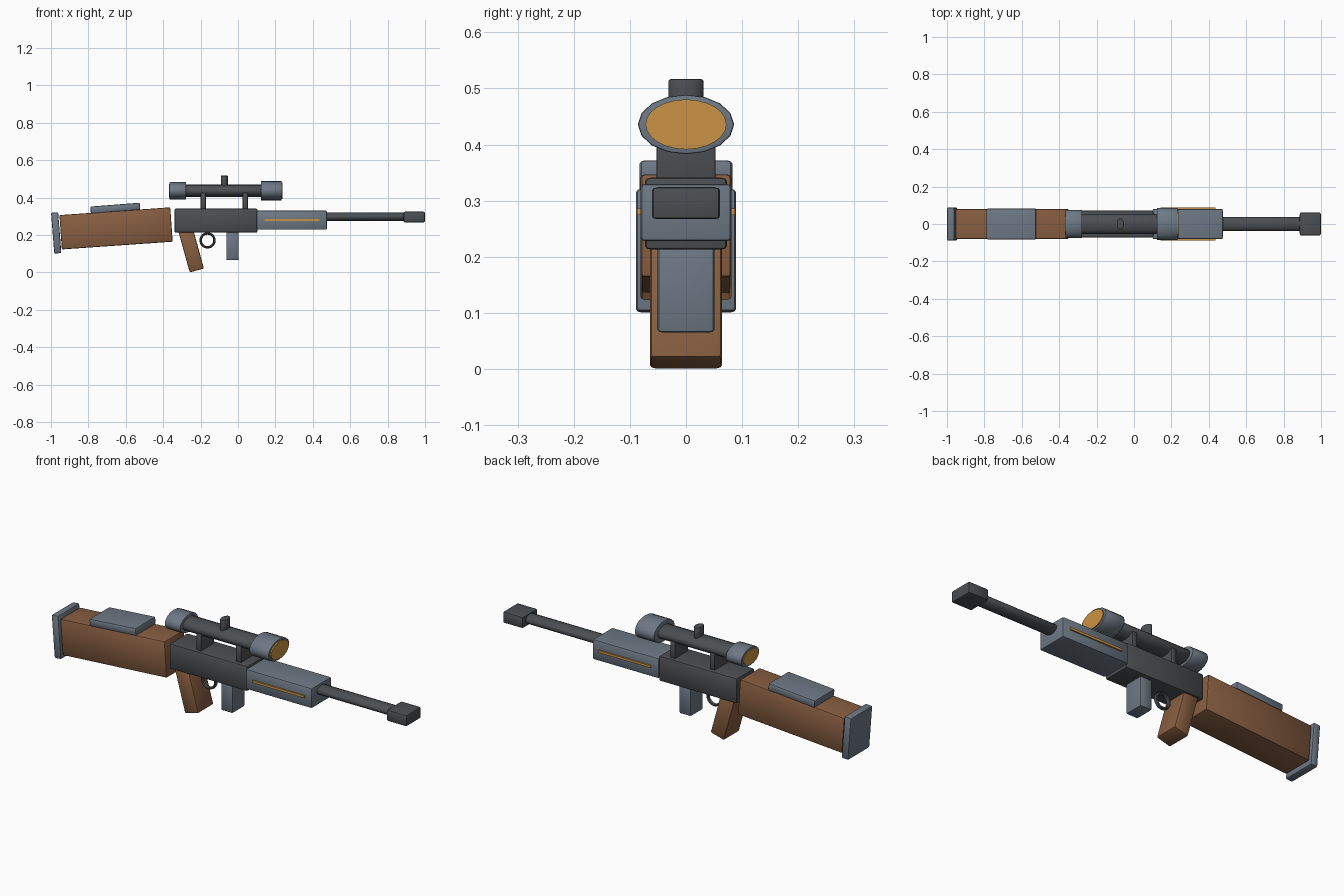
import bpy, bmesh, math
from mathutils import Matrix, Vector

if "Cube" in bpy.data.objects:
    bpy.data.objects.remove(bpy.data.objects["Cube"])

WIDEN = 1.62  # round parts and edge bevels are stretched sideways


def material(name, rgb):
    m = bpy.data.materials.new(name)
    m.diffuse_color = (*rgb, 1)
    m.use_nodes = True
    m.node_tree.nodes["Principled BSDF"].inputs["Base Color"].default_value = m.diffuse_color
    return m


WOOD = material("brown wood", (0.245, 0.112, 0.053))
STEEL = material("blue grey steel", (0.155, 0.19, 0.235))
DARK = material("dark gunmetal", (0.072, 0.078, 0.084))
AMBER = material("amber", (0.60, 0.29, 0.06))


def finish(bm, name, mat, center, tilt=0.0):
    """Stretch sideways, tilt about y, place, and smooth by angle."""
    bm.transform(Matrix.Translation(Vector(center))
                 @ Matrix.Rotation(math.radians(tilt), 4, 'Y')
                 @ Matrix.Diagonal((1, WIDEN, 1, 1)))
    bmesh.ops.recalc_face_normals(bm, faces=bm.faces)
    me = bpy.data.meshes.new(name)
    bm.to_mesh(me)
    bm.free()
    me.materials.append(mat)
    ob = bpy.data.objects.new(name, me)
    bpy.context.collection.objects.link(ob)
    bpy.ops.object.select_all(action='DESELECT')
    ob.select_set(True)
    bpy.context.view_layer.objects.active = ob
    bpy.ops.object.shade_smooth_by_angle(angle=math.radians(35))
    return ob


def box(name, mat, center, size, tilt=0.0, bevel=0.006):
    bm = bmesh.new()
    bmesh.ops.create_cube(bm, size=1)
    bm.transform(Matrix.Diagonal((size[0], size[1] / WIDEN, size[2], 1)))
    if bevel:
        bmesh.ops.bevel(bm, geom=bm.edges[:], offset=bevel, segments=2,
                        profile=0.5, affect='EDGES')
    return finish(bm, name, mat, center, tilt)


def span(name, mat, x0, x1, half_y, z0, z1, y=0.0, bevel=0.006):
    return box(name, mat, ((x0 + x1) / 2, y, (z0 + z1) / 2),
               (x1 - x0, half_y * 2, z1 - z0), 0, bevel)


def tube(name, mat, start, length, radius, axis='X', sides=16, bevel=0.003):
    bm = bmesh.new()
    bmesh.ops.create_cone(bm, cap_ends=True, segments=sides, radius1=radius,
                          radius2=radius, depth=length)
    rims = [e for e in bm.edges
            if abs(e.verts[0].co.z - e.verts[1].co.z) < 1e-5]
    if bevel:
        bmesh.ops.bevel(bm, geom=rims, offset=bevel, segments=2,
                        profile=0.5, affect='EDGES')
    mid = Vector(start)
    if axis == 'X':
        bm.transform(Matrix.Rotation(math.pi / 2, 4, 'Y'))
        mid.x += length / 2
    else:
        mid.z += length / 2
    return finish(bm, name, mat, mid)


def ring(name, mat, center, major, minor, n=24, m=8):
    bm = bmesh.new()
    rows = []
    for i in range(n):
        a = math.tau * i / n
        row = []
        for j in range(m):
            b = math.tau * j / m
            r = major + minor * math.cos(b)
            row.append(bm.verts.new((r * math.cos(a), minor * math.sin(b),
                                     r * math.sin(a))))
        rows.append(row)
    for i in range(n):
        p, q = rows[i], rows[(i + 1) % n]
        for j in range(m):
            k = (j + 1) % m
            bm.faces.new((p[j], q[j], q[k], p[k]))
    return finish(bm, name, mat, center)


# Shoulder stock, all leaning slightly
box("stock", WOOD, (-0.652, 0, 0.235), (0.594, 0.162, 0.184), -4)
box("butt_plate", STEEL, (-0.972, 0, 0.211), (0.038, 0.178, 0.219), -4.5)
box("cheek_rest", STEEL, (-0.656, 0, 0.343), (0.265, 0.165, 0.038), -4.5)

# Body
span("receiver", DARK, -0.339, 0.103, 0.073, 0.213, 0.341)
span("handguard", STEEL, 0.100, 0.475, 0.081, 0.228, 0.330)
for side, label in ((-1, "right"), (1, "left")):
    span("accent_strip_" + label, AMBER, 0.141, 0.437, 0.0045,
         0.2745, 0.2865, y=side * 0.083, bevel=0)

# Barrel and muzzle
tube("barrel", DARK, (0.46, 0, 0.297), 0.44, 0.023)
span("muzzle_block", DARK, 0.886, 0.999, 0.061, 0.267, 0.324)

# Parts under the body
box("grip", WOOD, (-0.251, 0, 0.122), (0.079, 0.128, 0.232), -15.5)
span("magazine", STEEL, -0.062, 0.004, 0.051, 0.065, 0.235)
ring("trigger_guard", DARK, (-0.163, 0, 0.171), 0.037, 0.0065)

# Scope
SZ = 0.436
tube("scope_tube", DARK, (-0.29, 0, SZ), 0.425, 0.033)
tube("scope_eyepiece", STEEL, (-0.366, 0, SZ), 0.089, 0.046)
tube("scope_front_bell", STEEL, (0.123, 0, SZ), 0.11, 0.053)
tube("front_lens", AMBER, (0.231, 0, SZ), 0.008, 0.0445, sides=24, bevel=0)
tube("rear_lens", AMBER, (-0.369, 0, SZ), 0.006, 0.037, sides=24, bevel=0)
tube("scope_turret", DARK, (-0.073, 0, 0.455), 0.062, 0.019, axis='Z')
for x, label in ((-0.186, "rear"), (0.039, "front")):
    span("scope_mount_" + label, DARK, x - 0.014, x + 0.014, 0.053,
         0.33, 0.425, bevel=0.003)
